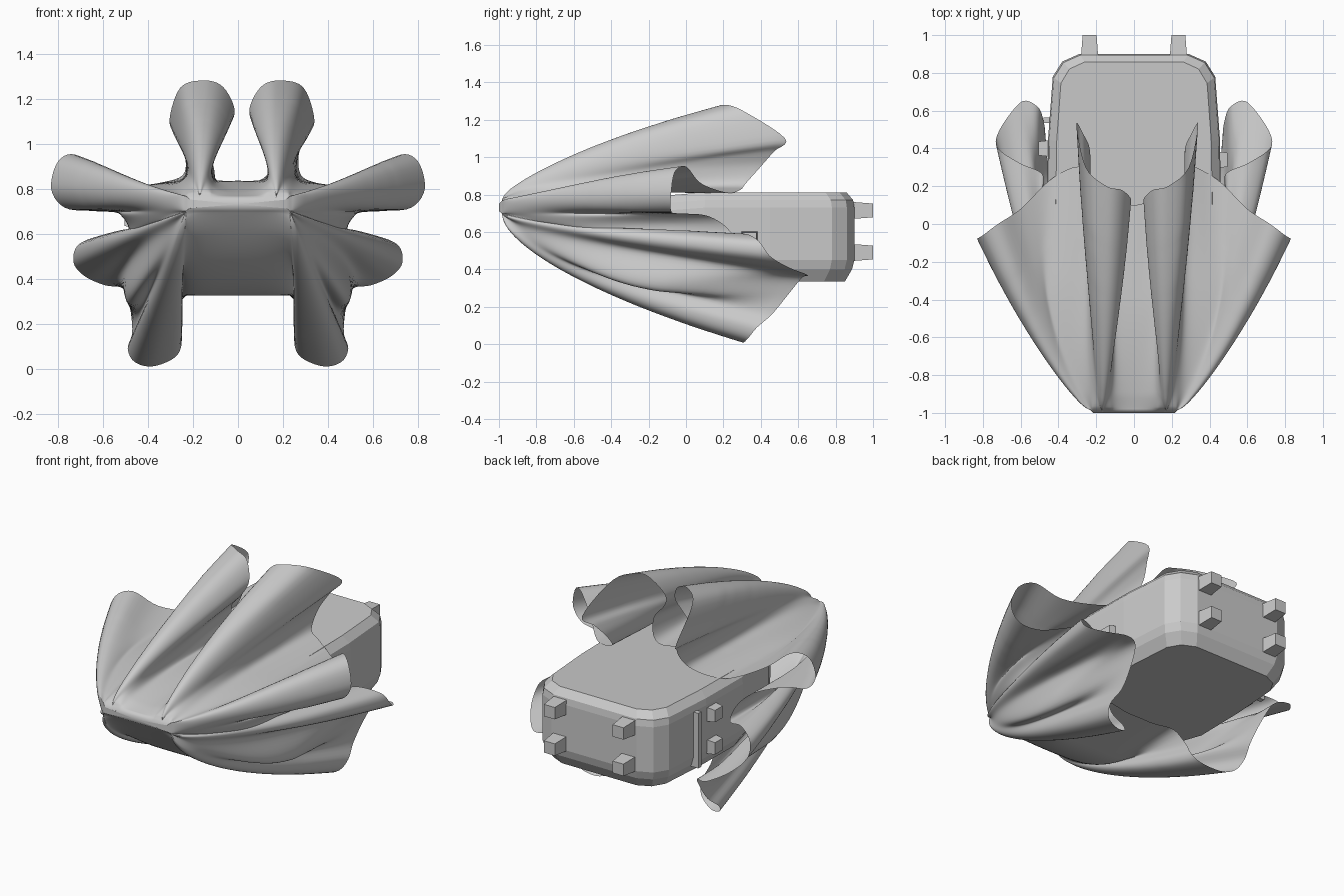
import bpy, bmesh
from mathutils import Vector, Matrix

if "Cube" in bpy.data.objects:
    bpy.data.objects.remove(bpy.data.objects["Cube"])

# Half of the cloth hem, clockwise from top centre: (fold growth exponent, points)
# exponent 0 means a valley that clings to the body
HEM = [
    (0, [(0, .10, .835), (.09, .12, .835)]),
    (.5, [(.14, .12, .88), (.15, .10, .98)]),
    (.62, [(.08, .10, 1.07), (.05, .13, 1.15), (.10, .18, 1.25), (.18, .20, 1.28),
           (.29, .30, 1.25), (.34, .53, 1.10), (.30, .47, 1.03)]),
    (.5, [(.27, .40, .95), (.28, .32, .86)]),
    (0, [(.35, .29, .825), (.46, .22, .81)]),
    (.72, [(.60, .08, .86), (.72, 0, .95), (.80, -.06, .92), (.83, -.08, .80),
           (.77, -.08, .715), (.64, -.05, .70)]),
    (0, [(.53, .10, .69), (.485, .20, .64), (.49, .27, .57)]),
    (.63, [(.60, .32, .59), (.71, .39, .55), (.73, .45, .47), (.68, .55, .41),
           (.59, .65, .37)]),
    (0, [(.51, .62, .355), (.48, .55, .27)]),
    (.57, [(.47, .46, .16), (.49, .38, .09), (.46, .33, .03), (.38, .30, .01),
           (.28, .25, .05), (.25, .20, .12)]),
    (.5, [(.27, .13, .22)]),
    (0, [(.23, .07, .325), (.10, .05, .325), (0, .05, .325)]),
]


def clamp(v, lo, hi):
    return max(lo, min(hi, v))


def make_object(name, bm):
    bmesh.ops.recalc_face_normals(bm, faces=bm.faces[:])
    me = bpy.data.meshes.new(name)
    bm.to_mesh(me)
    bm.free()
    ob = bpy.data.objects.new(name, me)
    bpy.context.collection.objects.link(ob)
    return ob


def growth(t, p):
    return t ** p if p else 1 - (1 - min(1, t / .58)) ** 2


# Draped cloth: rows run from the pinched nose to the folded hem
right = [(Vector(q), p, i) for i, (p, pts) in enumerate(HEM) for q in pts]
left = []
for q, p, i in reversed(right[1:-1]):
    shift = .035 if 1 <= i <= 3 else 0
    left.append((Vector((-q.x + shift, q.y, q.z)), p, i))
ring = [(q, p, i, 1) for q, p, i in right] + [(q, p, i, -1) for q, p, i in left]
ROWS, SUB = 40, 5


def row_points(t):
    out = []
    for q, p, i, side in ring:
        tip_x = clamp(q.x, -.23, .23)
        if 1 <= i <= 3:
            tip_x = side * (.07 + .05 * i)
        tip = Vector((tip_x, -.985, clamp(q.z, .70, .765)))
        f = growth(t, p)
        out.append(Vector((tip.x + (q.x - tip.x) * f, tip.y + (q.y - tip.y) * t,
                           tip.z + (q.z - tip.z) * f)))
    return out


def smooth_loop(pts, soften):
    n, out = len(pts), []
    for i in range(n):
        a, b, c, d = (pts[(i + k) % n] for k in (-1, 0, 1, 2))
        for s in range(SUB):
            u = s / SUB
            out.append(.5 * (2 * b + (c - a) * u + (2 * a - 5 * b + 4 * c - d) * u * u
                             + (3 * b - a - 3 * c + d) * u ** 3))
    for _ in range(soften):  # folds fade out towards the nose
        out = [(out[k - 1] + out[k] * 2 + out[(k + 1) % len(out)]) / 4 for k in range(len(out))]
    return out


bm = bmesh.new()
rows = []
for r in range(ROWS + 1):
    t = (r / ROWS) ** 1.4
    soften = int(75 * (1 - t) ** 3 * min(1, .15 + t / .08))
    rows.append([bm.verts.new(v) for v in smooth_loop(row_points(t), soften)])
for a, b in zip(rows, rows[1:]):
    for k in range(len(a)):
        m = (k + 1) % len(a)
        bm.faces.new((a[k], a[m], b[m], b[k]))
# Rounded nose cap
inner = [bm.verts.new((v.co.x * .93, -1, .73 + (v.co.z - .73) * .6)) for v in rows[0]]
for k in range(len(inner)):
    m = (k + 1) % len(inner)
    bm.faces.new((inner[k], inner[m], rows[0][m], rows[0][k]))
mid = bm.verts.new((0, -1, .73))
for k in range(len(inner)):
    bm.faces.new((inner[k], inner[(k + 1) % len(inner)], mid))
cloth = make_object("draped_cloth", bm)
for f in cloth.data.polygons:
    f.use_smooth = True

# Chamfered body block
half = [(.29, .90), (.38, .86), (.43, .78), (.455, .45), (.46, .10), (.41, -.22), (.27, -.44)]
plan = half + [(-x, y) for x, y in reversed(half)]
bm = bmesh.new()
rings = []
for z, s in ((.335, .88), (.40, .97), (.45, 1), (.73, 1), (.77, .985), (.812, .90)):
    ring_verts = []
    for x, y in plan:
        front = clamp(-y / .46, 0, 1)
        dz = -.05 * front if z > .6 else .08 * front
        ring_verts.append(bm.verts.new((x * s, .2 + (y - .2) * (s + (1 - s) * .4), z + dz)))
    rings.append(ring_verts)
for a, b in zip(rings, rings[1:]):
    for k in range(len(a)):
        m = (k + 1) % len(a)
        bm.faces.new((a[k], a[m], b[m], b[k]))
bm.faces.new(rings[0])
bm.faces.new(rings[-1])
make_object("body_block", bm)


# Tapered pegs on the rear and sides
def peg(name, loc, axis, length):
    bm = bmesh.new()
    rot = Vector((0, 0, 1)).rotation_difference(Vector(axis)).to_matrix().to_4x4()
    bmesh.ops.create_cone(bm, cap_ends=True, segments=4, radius1=.066, radius2=.052, depth=length,
                          matrix=Matrix.Translation(loc) @ rot @ Matrix.Rotation(.7854, 4, 'Z'))
    make_object(name, bm)


for s in (-1, 1):
    for z in (.49, .715):
        peg("rear_peg", (s * .235, .935, z), (0, 1, 0), .13)
peg("side_peg", (.46, .34, .56), (1, 0, 0), .07)
for z in (.47, .67):
    peg("side_peg", (-.46, .40, z), (-1, 0, 0), .09)

# Upright strip on the left side
bpy.ops.mesh.primitive_cube_add(size=1, location=(-.45, .55, .56))
strip = bpy.context.object
strip.name = "side_strip"
strip.scale = (.06, .03, .34)
